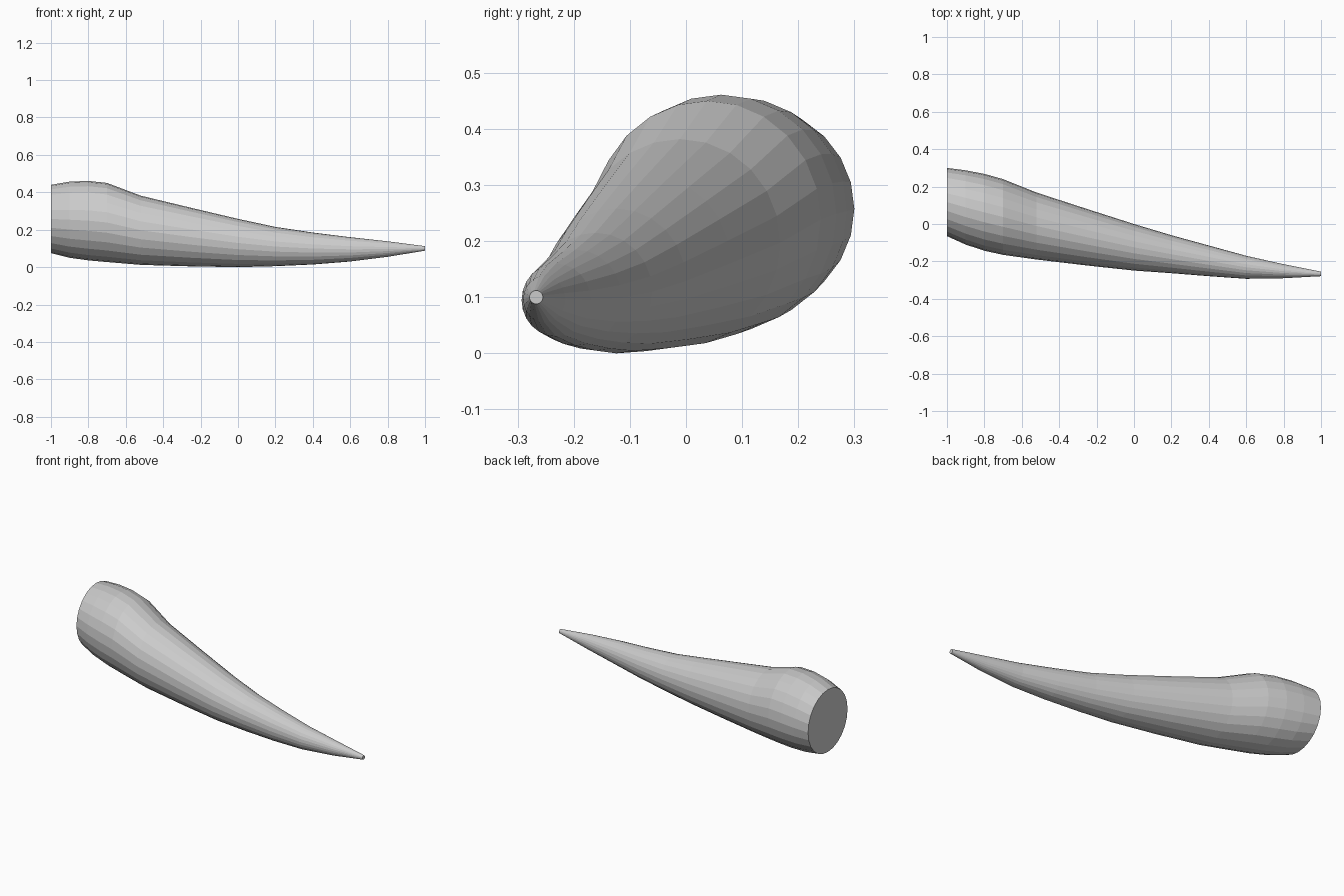
import bpy
import bmesh
from math import cos, sin, tau

cube = bpy.data.objects.get("Cube")
if cube:
    bpy.data.objects.remove(cube, do_unlink=True)

SIDES = 24

# Cross-sections from base to tip: x, y min, y max, z min, z max
SECTIONS = [
    (-1.0, -0.065, 0.30, 0.075, 0.44),
    (-0.9, -0.11, 0.287, 0.05, 0.457),
    (-0.8, -0.143, 0.268, 0.036, 0.461),
    (-0.7, -0.165, 0.24, 0.027, 0.45),
    (-0.52, -0.19, 0.168, 0.012, 0.382),
    (-0.25, -0.222, 0.08, 0.004, 0.317),
    (0.0, -0.249, 0.0, 0.0, 0.258),
    (0.2, -0.263, -0.06, 0.005, 0.215),
    (0.4, -0.279, -0.115, 0.014, 0.185),
    (0.6, -0.293, -0.17, 0.03, 0.16),
    (0.8, -0.29, -0.215, 0.055, 0.138),
    (1.0, -0.279, -0.255, 0.088, 0.112),
]

grey = bpy.data.materials.new("horn_grey")
grey.use_nodes = True
colour = (0.6, 0.6, 0.6, 1)
grey.diffuse_color = colour
grey.node_tree.nodes["Principled BSDF"].inputs["Base Color"].default_value = colour

# Curved tapering horn, lofted through the sections
bm = bmesh.new()
rings = []
for x, y0, y1, z0, z1 in SECTIONS:
    ring = []
    for i in range(SIDES):
        a = tau * i / SIDES
        y = (y0 + y1) / 2 + (y1 - y0) / 2 * cos(a)
        z = (z0 + z1) / 2 + (z1 - z0) / 2 * sin(a)
        ring.append(bm.verts.new((x, y, z)))
    rings.append(ring)
for near, far in zip(rings, rings[1:]):
    for i in range(SIDES):
        j = (i + 1) % SIDES
        bm.faces.new((near[i], near[j], far[j], far[i]))

# Flat caps at the base and the tip
bm.faces.new(rings[0])
bm.faces.new(rings[-1])
bmesh.ops.recalc_face_normals(bm, faces=bm.faces[:])

mesh = bpy.data.meshes.new("horn")
bm.to_mesh(mesh)
bm.free()
mesh.materials.append(grey)
horn = bpy.data.objects.new("horn", mesh)
bpy.context.collection.objects.link(horn)
